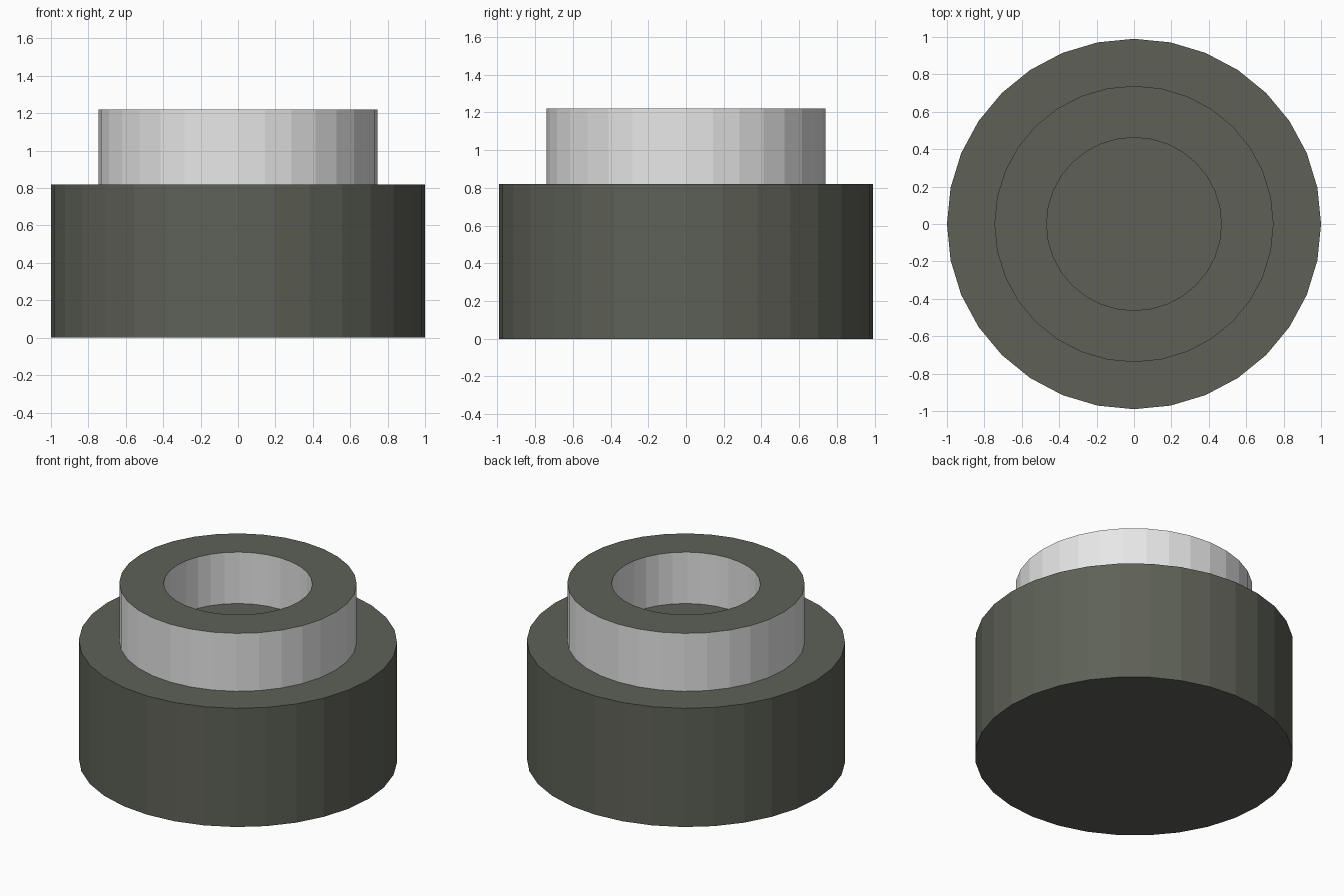
import bpy, bmesh, math

if "Cube" in bpy.data.objects:
    bpy.data.objects.remove(bpy.data.objects["Cube"])

SIDES = 32
Y_SCALE = 0.99


def lin(c):
    c /= 255
    return c / 12.92 if c <= 0.04045 else ((c + 0.055) / 1.055) ** 2.4


def material(name, rgb):
    m = bpy.data.materials.new(name)
    m.diffuse_color = (*[lin(c) for c in rgb], 1)
    m.use_nodes = True
    m.node_tree.nodes["Principled BSDF"].inputs["Base Color"].default_value = m.diffuse_color
    return m


dark = material("dark olive grey", (94, 97, 87))
light = material("light grey", (231, 231, 231))


def lathe(name, profile, mats):
    """Spin a closed (radius, z) profile; radius 0 becomes a pole-free cap.
    Upright walls take the last material, level faces the first."""
    bm = bmesh.new()
    rings = []
    for r, z in profile:
        rings.append([bm.verts.new((r * math.cos(2 * math.pi * i / SIDES),
                                    r * Y_SCALE * math.sin(2 * math.pi * i / SIDES), z))
                      for i in range(SIDES)])
    for a, b in zip(rings, rings[1:]):
        for i in range(SIDES):
            j = (i + 1) % SIDES
            bm.faces.new((a[i], a[j], b[j], b[i]))
    bm.faces.new(rings[0][::-1])
    bm.faces.new(rings[-1])
    bm.normal_update()
    for f in bm.faces:
        f.material_index = 0 if abs(f.normal.z) > 0.5 else len(mats) - 1
    me = bpy.data.meshes.new(name)
    bm.to_mesh(me)
    bm.free()
    for m in mats:
        me.materials.append(m)
    ob = bpy.data.objects.new(name, me)
    bpy.context.collection.objects.link(ob)
    return ob


# Wide solid base drum with its shoulder
lathe("base_drum", [(1.0, 0.0), (1.0, 0.82), (0.746, 0.82)], [dark])

# Raised collar: outer wall, dark rim, inner wall and recessed floor
collar = lathe("collar", [(0.746, 0.82), (0.746, 1.22), (0.467, 1.22), (0.467, 0.865)],
               [dark, light])
